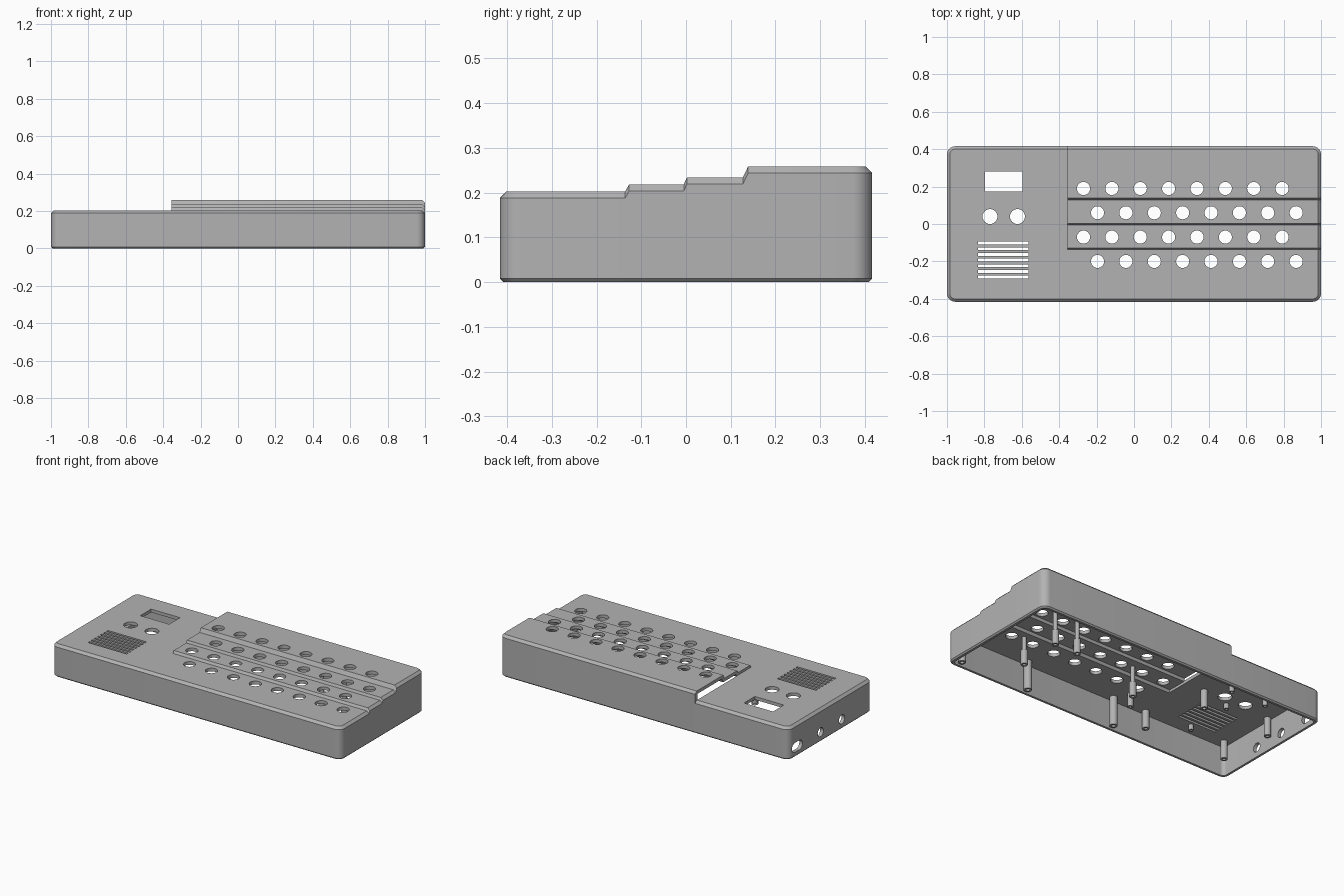
import bpy, bmesh, math
from mathutils import Vector

if "Cube" in bpy.data.objects:
    bpy.data.objects.remove(bpy.data.objects["Cube"], do_unlink=True)

grey = bpy.data.materials.new("plain grey plastic")
grey.use_nodes = True
GREY = (0.45, 0.45, 0.45, 1)
grey.diffuse_color = GREY
grey.node_tree.nodes["Principled BSDF"].inputs["Base Color"].default_value = GREY

HX, HY, RADIUS = 1.0, 0.416, 0.045
TOP, CHAMFER, WALL, ROOF = 0.203, 0.015, 0.022, 0.02
SPLIT = -0.355
# each riser: start y, end y, total rise after it
RISERS = [(-0.136, -0.127, 0.0155), (-0.005, 0.002, 0.031), (0.127, 0.139, 0.056)]


def rise(y, shift=0):
    """Height added to the key deck at depth y."""
    level = 0
    for start, end, total in RISERS:
        t = min(1, max(0, (y - shift - start) / (end - start)))
        level += (total - level) * t
    return level


def rounded_ring(inset, z, steps=8):
    r = RADIUS - inset
    pts = []
    for q, (sx, sy) in enumerate([(1, 1), (-1, 1), (-1, -1), (1, -1)]):
        for i in range(steps + 1):
            a = math.pi / 2 * (q + i / steps)
            pts.append((sx * (HX - RADIUS) + r * math.cos(a),
                        sy * (HY - RADIUS) + r * math.sin(a), z))
    return pts


def circle_ring(x, y, z, r, n=24):
    return [(x + r * math.cos(2 * math.pi * i / n),
             y + r * math.sin(2 * math.pi * i / n), z) for i in range(n)]


def loft(bm, rings):
    """Skin a stack of rings and cap both ends."""
    loops = [[bm.verts.new(p) for p in ring] for ring in rings]
    n = len(loops[0])
    faces = [bm.faces.new(loops[0][::-1]), bm.faces.new(loops[-1])]
    for a, b in zip(loops, loops[1:]):
        for i in range(n):
            j = (i + 1) % n
            faces.append(bm.faces.new((a[i], a[j], b[j], b[i])))
    bmesh.ops.recalc_face_normals(bm, faces=faces)


def box(bm, x0, x1, y0, y1, z0, z1):
    loft(bm, [[(x0, y0, z), (x1, y0, z), (x1, y1, z), (x0, y1, z)] for z in (z0, z1)])


def make(name, bm):
    me = bpy.data.meshes.new(name)
    bm.to_mesh(me)
    bm.free()
    me.materials.append(grey)
    ob = bpy.data.objects.new(name, me)
    bpy.context.scene.collection.objects.link(ob)
    return ob


def stepped_block(name, rings, split, shift):
    """Rounded block whose right-hand deck is lifted in steps."""
    bm = bmesh.new()
    loft(bm, rings)
    cuts = [(Vector((x, 0, 0)), Vector((1, 0, 0))) for x in (split, split + 0.0005)]
    cuts += [(Vector((0, y + shift, 0)), Vector((0, 1, 0))) for r in RISERS for y in r[:2]]
    for co, no in cuts:
        bmesh.ops.bisect_plane(bm, geom=bm.verts[:] + bm.edges[:] + bm.faces[:],
                               plane_co=co, plane_no=no, dist=1e-6)
    for v in bm.verts:
        if v.co.z > 0.1 and v.co.x > split + 0.00025:
            v.co.z += rise(v.co.y, shift)
    return make(name, bm)


def subtract(ob, cutter):
    mod = ob.modifiers.new("cut", 'BOOLEAN')
    mod.operation, mod.solver, mod.object = 'DIFFERENCE', 'EXACT', cutter
    bpy.context.view_layer.update()
    dg = bpy.context.evaluated_depsgraph_get()
    me = bpy.data.meshes.new_from_object(ob.evaluated_get(dg))
    ob.modifiers.clear()
    ob.data = me
    bpy.data.objects.remove(cutter, do_unlink=True)


def smooth(ob):
    bpy.ops.object.select_all(action='DESELECT')
    ob.select_set(True)
    bpy.context.view_layer.objects.active = ob
    bpy.ops.object.shade_smooth_by_angle(angle=math.radians(30))


# Hollow housing, open underneath and along the side of the raised deck
shell = stepped_block("housing", [
    rounded_ring(0.008, 0), rounded_ring(0, 0.008),
    rounded_ring(0, TOP - CHAMFER), rounded_ring(CHAMFER, TOP)], SPLIT, 0)
cavity = stepped_block("cavity_cutter", [
    rounded_ring(WALL, -0.05), rounded_ring(WALL, TOP - ROOF)], SPLIT - 0.0015, 0.012)
subtract(shell, cavity)

# Openings in the deck
bm = bmesh.new()
for row, y in enumerate((0.19, 0.06, -0.07, -0.2)):
    for i in range(8):
        x = (-0.27, -0.195)[row % 2] + i * 0.1517
        loft(bm, [circle_ring(x, y, z, 0.035) for z in (0.12, 0.4)])
for x in (-0.77, -0.623):
    loft(bm, [circle_ring(x, 0.04, z, 0.04) for z in (0.12, 0.4)])
box(bm, -0.797, -0.597, 0.173, 0.28, 0.12, 0.4)
for i in range(7):
    y = -0.102 - i * 0.0303
    box(bm, -0.833, -0.565, y - 0.0075, y + 0.0075, 0.12, 0.4)
# Sockets in the end wall: one wide slot and two round holes
for y, half, r in ((0.33, 0.022, 0.03), (0.1, 0, 0.028), (-0.11, 0, 0.028)):
    rings = []
    for x in (-1.1, -0.9):
        ring = [(py, pz) for py, pz, _ in circle_ring(0, 0, 0, r)]
        rings.append([(x, y + py + math.copysign(half, py), 0.06 + pz) for py, pz in ring])
    loft(bm, rings)
subtract(shell, make("opening_cutter", bm))
smooth(shell)


# Posts hanging from the underside of the deck
def post(name, x, y, bottom, r, neck=None):
    top = TOP - ROOF + 0.004 + (rise(y, 0.012) if x > SPLIT else 0)
    rings = [circle_ring(x, y, top, neck or r, 16)]
    if neck:
        rings += [circle_ring(x, y, 0.1, neck, 16), circle_ring(x, y, 0.1, r, 16)]
    rings += [circle_ring(x, y, bottom, r, 16), circle_ring(x, y, bottom, r * 0.5, 16),
              circle_ring(x, y, bottom + 0.02, r * 0.5, 16)]
    bm = bmesh.new()
    loft(bm, rings)
    smooth(make(name, bm))


for x in (-0.154, 0.465, 0.94):
    post("long_screw_post", x, -0.36, 0.002, 0.023)
for x, y in ((-0.935, -0.34), (-0.387, -0.36), (-0.955, 0.01), (-0.49, 0.02)):
    post("short_screw_post", x, y, 0.07, 0.02)
for x, y in ((0.65, -0.17), (-0.037, -0.055), (0.503, 0.11), (0.66, 0.11)):
    post("board_post", x, y, 0.01, 0.02, 0.013)
post("support_post", -0.2, -0.27, 0.1, 0.017)
for x, y in ((-0.68, -0.32), (-0.68, -0.015), (-0.58, 0.15), (-0.82, 0.15)):
    post("panel_stud", x, y, 0.15, 0.015)
